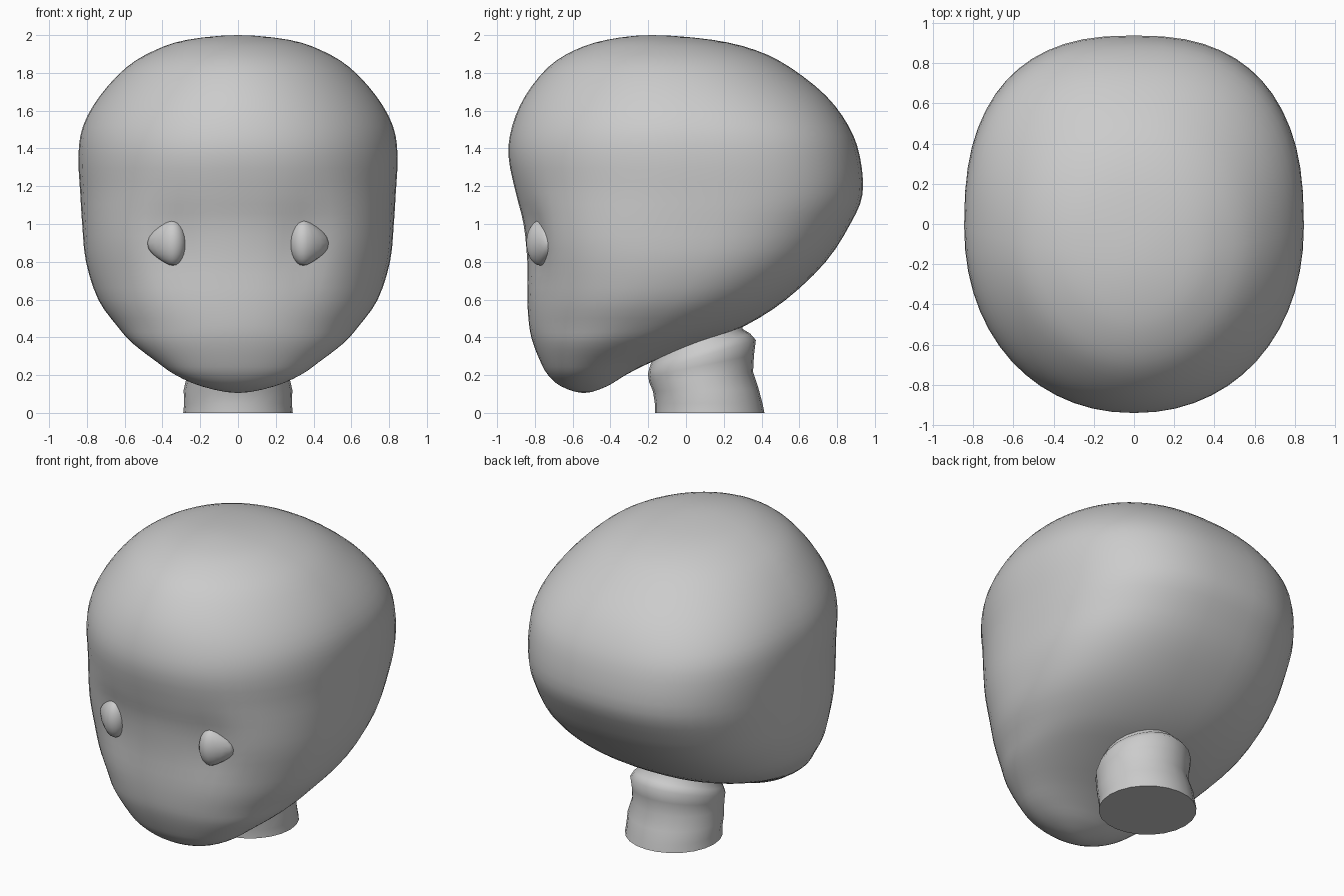
import bpy, bmesh, math
from mathutils import Vector

cube = bpy.data.objects.get("Cube")
if cube:
    bpy.data.objects.remove(cube, do_unlink=True)

clay = bpy.data.materials.new("grey_clay")
clay.use_nodes = True
clay.diffuse_color = (0.6, 0.6, 0.6, 1)
clay.node_tree.nodes["Principled BSDF"].inputs["Base Color"].default_value = (0.6, 0.6, 0.6, 1)


def finish(bm, name, angle=80):
    bmesh.ops.recalc_face_normals(bm, faces=bm.faces)
    mesh = bpy.data.meshes.new(name)
    bm.to_mesh(mesh)
    bm.free()
    mesh.materials.append(clay)
    obj = bpy.data.objects.new(name, mesh)
    bpy.context.collection.objects.link(obj)
    bpy.ops.object.select_all(action="DESELECT")
    obj.select_set(True)
    bpy.context.view_layer.objects.active = obj
    bpy.ops.object.shade_smooth_by_angle(angle=math.radians(angle))
    return obj


def smooth_path(points, steps):
    """Catmull-Rom curve through the inner points; the end points only guide it."""
    out = []
    for a, b, c, d in zip(points, points[1:], points[2:], points[3:]):
        for i in range(steps):
            t = i / steps
            out.append(0.5 * (2 * b + (c - a) * t + (2 * a - 5 * b + 4 * c - d) * t ** 2
                              + (3 * b - a - 3 * c + d) * t ** 3))
    return out + [points[-2]]


def signed_power(v, p):
    return math.copysign(abs(v) ** p, v)


def blend(z, low, high):
    """Rise smoothly from 0 at low to 1 at high."""
    t = min(max((z - low) / (high - low), 0), 1)
    return t * t * (3 - 2 * t)


def loft(bm, rings):
    """Skin a stack of rings and close both ends."""
    loops = [[bm.verts.new(p) for p in ring] for ring in rings]
    n = len(loops[0])
    for low, high in zip(loops, loops[1:]):
        for i in range(n):
            j = (i + 1) % n
            bm.faces.new((low[i], low[j], high[j], high[i]))
    bm.faces.new(loops[0][::-1])
    bm.faces.new(loops[-1])


# Head levels: height, front y, back y, half width
levels = [
    (0.105, -0.54, -0.54, 0), (0.14, -0.66, -0.42, 0.19), (0.2, -0.73, -0.32, 0.33),
    (0.27, -0.77, -0.18, 0.43), (0.37, -0.81, 0.08, 0.56), (0.46, -0.83, 0.31, 0.64),
    (0.6, -0.84, 0.53, 0.74), (0.8, -0.84, 0.74, 0.805), (1, -0.86, 0.87, 0.825),
    (1.16, -0.9, 0.935, 0.835), (1.36, -0.94, 0.92, 0.845), (1.52, -0.92, 0.86, 0.82),
    (1.68, -0.85, 0.74, 0.73), (1.83, -0.73, 0.55, 0.59), (1.92, -0.59, 0.37, 0.44),
    (1.975, -0.42, 0.14, 0.27), (2, -0.18, -0.18, 0),
]


def beyond_pole(level):
    z, front, back, half = level
    return (z, back, front, -half)


guides = [beyond_pole(levels[1])] + levels + [beyond_pole(levels[-2])]
columns = [smooth_path(list(col), 3) for col in zip(*guides)]
SIDES = 56
EYE = Vector((0.35, 0, 0.9))

rings = []
for z, front, back, half in zip(*columns):
    # Rounded forehead, flatter face, and a full back of the skull
    face_power = 0.95 + 0.09 * blend(z, 1.3, 1.9) - 0.13 * math.exp(-((z - 0.95) / 0.27) ** 2)
    back_power = 0.93 - 0.13 * blend(z, 0.3, 0.7) + 0.12 * blend(z, 1.4, 1.9)
    ring = []
    for i in range(SIDES):
        a = math.tau * i / SIDES
        p = face_power if math.sin(a) < 0 else back_power
        x = half * signed_power(math.cos(a), p)
        y = (front + back) / 2 + (back - front) / 2 * signed_power(math.sin(a), p)
        # Shallow eye sockets pressed into the face
        if math.sin(a) < 0:
            d = ((abs(x) - EYE.x) / 0.13) ** 2 + ((z - EYE.z) / 0.22) ** 2
            y += 0.035 * math.exp(-d)
        ring.append((x, y, z))
    rings.append(ring)
bm = bmesh.new()
loft(bm, rings)
bmesh.ops.remove_doubles(bm, verts=bm.verts, dist=0.0005)
finish(bm, "head")

# Neck levels: height, tilt, centre y, depth radius, width radius
neck_levels = [
    (0, 0, 0.125, 0.29, 0.29), (0.05, 0, 0.12, 0.285, 0.285), (0.12, 0.02, 0.105, 0.28, 0.288),
    (0.19, 0.1, 0.08, 0.275, 0.272), (0.25, 0.2, 0.08, 0.28, 0.275),
    (0.3, 0.3, 0.085, 0.285, 0.282), (0.335, 0.32, 0.075, 0.265, 0.265),
    (0.36, 0.35, 0.06, 0.24, 0.24), (0.5, 0.3, 0.06, 0.24, 0.22),
]
rings = []
for z, tilt, cy, ry, rx in neck_levels:
    angles = [math.tau * i / 24 for i in range(24)]
    rings.append([(rx * math.cos(a), cy + ry * math.sin(a), z + tilt * ry * math.sin(a))
                  for a in angles])
bm = bmesh.new()
loft(bm, rings)
finish(bm, "neck", 60)

# Eye bumps: an upright oval drawn out to a point at the outer corner
for side, name in ((1, "left_eye"), (-1, "right_eye")):
    bm = bmesh.new()
    bmesh.ops.create_uvsphere(bm, u_segments=20, v_segments=12, radius=1)
    for v in bm.verts:
        p = v.co.copy()
        pull = max(p.x, 0) ** 3
        x = 0.07 * p.x + 0.07 * pull
        y = 0.075 * p.y + 0.05 * pull
        v.co = Vector((side * (EYE.x - 0.005 + x), -0.77 + y, EYE.z + 0.12 * p.z))
    finish(bm, name)
